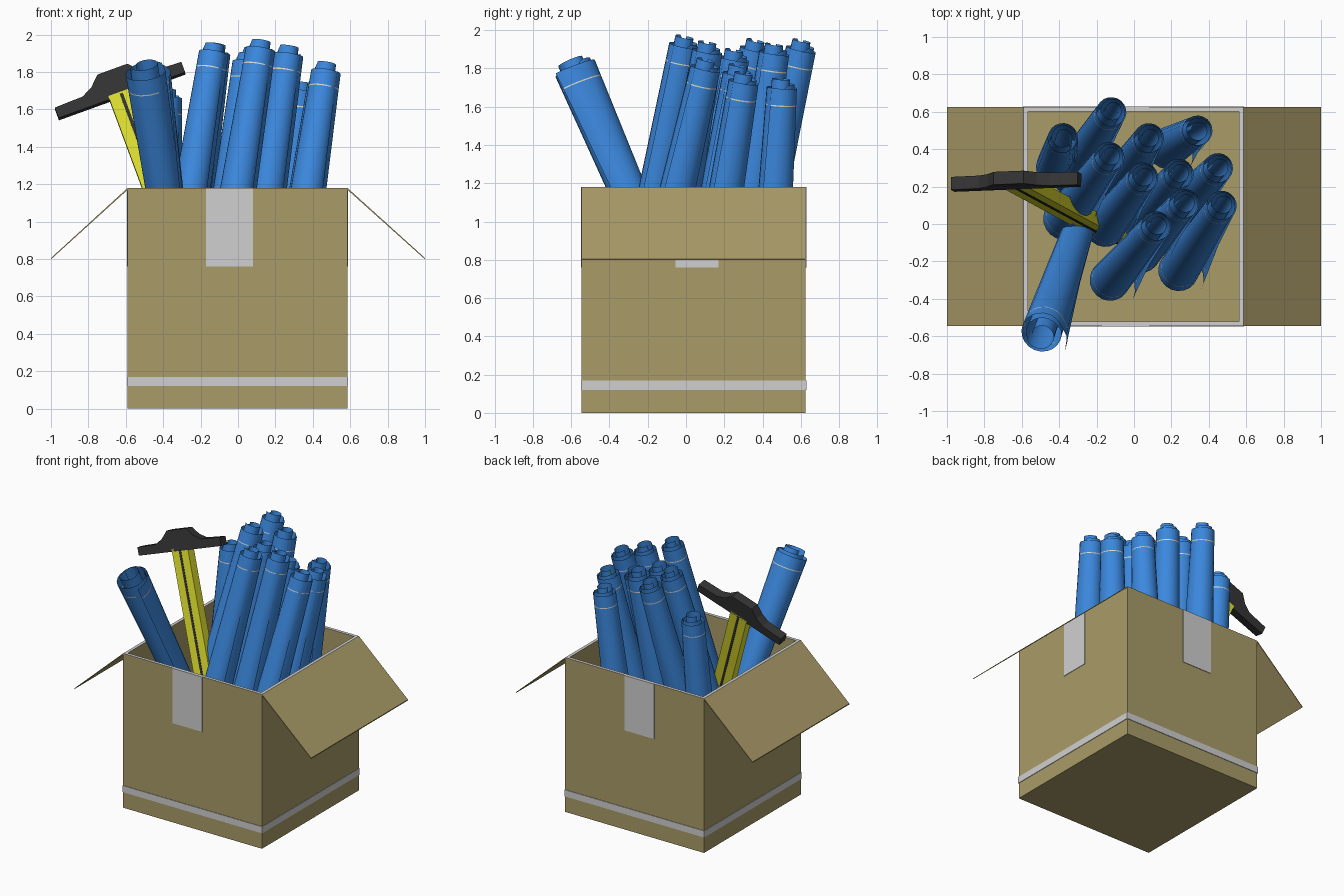
import bpy, bmesh, math
from mathutils import Vector, Matrix

if "Cube" in bpy.data.objects:
    bpy.data.objects.remove(bpy.data.objects["Cube"])


def material(name, rgb):
    m = bpy.data.materials.new(name)
    m.use_nodes = True
    m.diffuse_color = (*rgb, 1)
    m.node_tree.nodes["Principled BSDF"].inputs["Base Color"].default_value = (*rgb, 1)
    return m


CARD = material("cardboard", (0.40, 0.33, 0.138))
TAPE = material("grey tape", (0.63, 0.63, 0.63))
BLUE = material("blue paper", (0.045, 0.25, 0.74))
LINE = material("pale line", (0.75, 0.72, 0.62))
YELLOW = material("yellow", (0.74, 0.74, 0.03))
BLACK = material("charcoal", (0.034, 0.034, 0.034))


def finish(name, bm, mats, matrix=None, smooth=False):
    mesh = bpy.data.meshes.new(name)
    bm.to_mesh(mesh)
    bm.free()
    ob = bpy.data.objects.new(name, mesh)
    bpy.context.collection.objects.link(ob)
    for m in mats:
        mesh.materials.append(m)
    if matrix:
        ob.matrix_world = matrix
    for p in mesh.polygons:
        p.use_smooth = smooth
    return ob


def block(name, lo, hi, mat, matrix=None):
    lo, hi = Vector(lo), Vector(hi)
    bm = bmesh.new()
    bmesh.ops.create_cube(bm, size=1)
    for v in bm.verts:
        v.co = Vector(lo[i] if v.co[i] < 0 else hi[i] for i in range(3))
    return finish(name, bm, [mat], matrix)


def prism(name, profile, y0, y1, mat, matrix=None):
    # extrude an x-z outline along y
    bm = bmesh.new()
    face = bm.faces.new([bm.verts.new((x, y0, z)) for x, z in profile])
    ext = bmesh.ops.extrude_face_region(bm, geom=[face])["geom"]
    for v in ext:
        if isinstance(v, bmesh.types.BMVert):
            v.co.y = y1
    bmesh.ops.recalc_face_normals(bm, faces=bm.faces)
    return finish(name, bm, [mat], matrix)


# open carton with a grey rim
X0, X1, Y0, Y1, H, WALL = -0.59, 0.585, -0.545, 0.625, 1.18, 0.033
bm = bmesh.new()
bmesh.ops.create_cube(bm, size=1)
for v in bm.verts:
    v.co = (X0 if v.co.x < 0 else X1, Y0 if v.co.y < 0 else Y1, 0 if v.co.z < 0 else H)
top = max(bm.faces, key=lambda f: f.calc_center_median().z)
rim = bmesh.ops.inset_region(bm, faces=[top], thickness=WALL)["faces"]
for f in rim:
    f.material_index = 1
pit = bmesh.ops.extrude_face_region(bm, geom=[top])["geom"]
for v in pit:
    if isinstance(v, bmesh.types.BMVert):
        v.co.z = WALL
if top.is_valid:
    bmesh.ops.delete(bm, geom=[top], context='FACES_ONLY')
bmesh.ops.recalc_face_normals(bm, faces=bm.faces)
finish("carton", bm, [CARD, TAPE])

# tape band round the base and short strips on every side
E = 0.004
for side, x in (("left", X1), ("right", X0)):
    block(side + "_band", (x - E, Y0 - E, 0.12), (x + E, Y1 + E, 0.17), TAPE)
    block(side + "_tape", (x - E, -0.055, 0.76), (x + E, 0.17, H - 0.01), TAPE)
for side, y in (("front", Y0), ("back", Y1)):
    block(side + "_band", (X0, y - E, 0.12), (X1, y + E, 0.17), TAPE)
    block(side + "_tape", (-0.17, y - E, 0.76), (0.08, y + E, H), TAPE)

# folded-out flaps
for side, x, s in (("left", X1, 1), ("right", X0, -1)):
    prism(side + "_flap", [(x, H), (s, 0.805), (s, 0.798), (x, H - 0.01)], Y0, Y1, CARD)


# rolled sheets: a loose spiral, wider at one end, with a free edge there
TURNS, STEPS, LENGTH = 2.6, 52, 1.58
ROWS = (0, 0.055, 0.059, 0.5, 0.941, 0.945, 1)


def roll(name, x, y, z, dx, dy, flipped=False):
    axis = Vector((dx, dy, 1)).normalized()
    bm = bmesh.new()
    grid = []
    for t in ROWS:
        wide = 1 - t if flipped else t
        row = []
        for i in range(STEPS + 1):
            s = i / STEPS
            ang = math.radians(-42) + (1 - s) * TURNS * math.tau
            r = (0.08 + 0.033 * wide) * (0.45 + 0.55 * min(1, s * 1.45))
            r *= 1 + 0.4 * wide ** 2 * max(0, (s - 0.94) / 0.06)
            rise = 0.045 if s < 0.36 else (0.02 if s < 0.55 else 0)
            row.append(bm.verts.new((r * math.cos(ang), r * math.sin(ang), rise - t * LENGTH)))
        grid.append(row)
    for j in range(len(ROWS) - 1):
        for i in range(STEPS):
            f = bm.faces.new((grid[j][i], grid[j + 1][i], grid[j + 1][i + 1], grid[j][i + 1]))
            if j in (1, 4) and i > STEPS * (1 - 1 / TURNS):
                f.material_index = 1
    turn = Vector((0, 0, 1)).rotation_difference(axis).to_matrix().to_4x4()
    finish(name, bm, [BLUE, LINE], Matrix.Translation((x, y, z)) @ turn, True)


rolls = [
    (-0.12, 0.60, 1.90, 0.14, 0.22), (-0.13, 0.36, 1.90, 0.16, 0.22),
    (-0.38, 0.46, 1.66, 0.02, 0.10), (0.05, 0.25, 1.85, 0.13, 0.17),
    (0.08, 0.46, 1.88, 0.10, 0.15), (0.24, 0.27, 1.77, 0.13, 0.17),
    (0.34, 0.50, 1.70, 0.10, 0.06), (0.45, 0.30, 1.73, 0.15, 0.16),
    (0.27, 0.11, 1.89, 0.15, 0.17), (0.47, 0.10, 1.80, 0.15, 0.23),
    (0.12, -0.01, 1.92, 0.16, 0.19)]
for n, r in enumerate(rolls):
    roll("paper_roll_%d" % (n + 1), *r)
roll("leaning_paper_roll", -0.49, -0.58, 1.80, -0.15, -0.43, True)

# drafting square: local z runs up the blade, local x along the head
up = Vector((-0.37, 0.2, 1)).normalized()
along = Vector((0.68, 0.03, 0.26))
along = (along - up * along.dot(up)).normalized()
depth = up.cross(along)
frame = Matrix((along, depth, up)).transposed().to_4x4()
frame.translation = (-0.62, 0.22, 1.67)
block("square_blade", (-0.07, -0.035, -1.58), (0.07, 0.035, 0.02), YELLOW, frame)
block("square_blade_groove", (-0.009, -0.038, -1.575), (0.009, 0.038, 0.01), BLACK, frame)
half = [(0.36, 0), (0.36, 0.06), (0.2, 0.065), (0.14, 0.095), (0.085, 0.15)]
outline = half + [(-x, z) for x, z in reversed(half)]
prism("square_head", outline, -0.035, 0.035, BLACK, frame)
